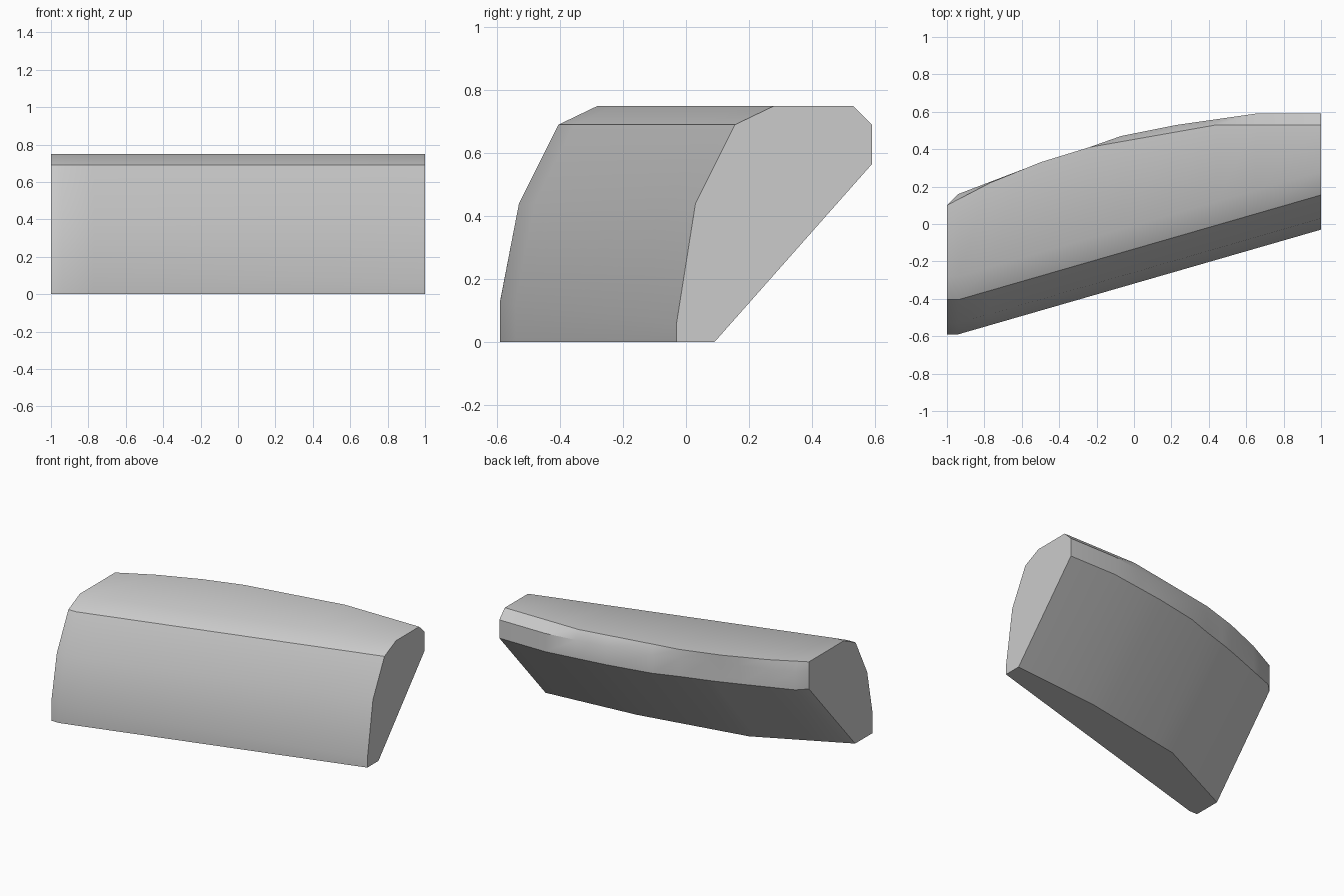
import bpy
import bmesh

cube = bpy.data.objects.get("Cube")
if cube:
    bpy.data.objects.remove(cube)


def along(points, x):
    """Piecewise linear value at x."""
    for (x0, y0), (x1, y1) in zip(points, points[1:]):
        if x <= x1:
            return y0 + (y1 - y0) * (x - x0) / (x1 - x0)
    return points[-1][1]


# Plan lines: slanted front, curved back (top rim and widest line)
front = [(-1, -0.59), (-0.94, -0.59), (1, -0.03)]
rim = [(-1, 0.1), (-0.77, 0.22), (-0.5, 0.33), (-0.24, 0.41), (0.44, 0.53), (1, 0.53)]
back = [(-1, 0.1), (-0.94, 0.16), (-0.6, 0.29), (-0.45, 0.345), (-0.24, 0.41),
        (-0.07, 0.47), (0.23, 0.53), (0.65, 0.59), (1, 0.59)]
foot = [(-1, 0.1), (-0.4, 0.39), (0.35, 0.53), (1, 0.59)]


def section(x):
    """Closed outline of the block at x."""
    f, r, b, k = (along(line, x) for line in (front, rim, back, foot))
    low = 0.13 - 0.035 * (x + 1)
    outline = [(f, 0), (f, low), (f + 0.06, 0.44), (f + 0.185, 0.69), (f + 0.31, 0.75),
               (r, 0.75), (b, 0.69), (b, 0.565), (k - 0.5, 0)]
    return [(x, y, z) for y, z in outline]


# Loft the outlines from end to end
stations = sorted({x for line in (front, rim, back, foot) for x, _ in line})
bm = bmesh.new()
rings = [[bm.verts.new(p) for p in section(x)] for x in stations]
for a, b in zip(rings, rings[1:]):
    for i in range(len(a)):
        j = (i + 1) % len(a)
        bm.faces.new((a[i], a[j], b[j], b[i]))
bm.faces.new(rings[0])
bm.faces.new(rings[-1])
bmesh.ops.remove_doubles(bm, verts=bm.verts, dist=0.0005)
bmesh.ops.recalc_face_normals(bm, faces=bm.faces)

mesh = bpy.data.meshes.new("curved_block")
bm.to_mesh(mesh)
bm.free()
block = bpy.data.objects.new("curved_block", mesh)
bpy.context.collection.objects.link(block)

# Plain grey
grey = bpy.data.materials.new("plain_grey")
grey.use_nodes = True
colour = (0.6, 0.6, 0.6, 1)
grey.diffuse_color = colour
grey.node_tree.nodes["Principled BSDF"].inputs["Base Color"].default_value = colour
mesh.materials.append(grey)

# Soft shading with crisp corners
bpy.context.view_layer.objects.active = block
block.select_set(True)
bpy.ops.object.shade_smooth_by_angle(angle=0.5236)
